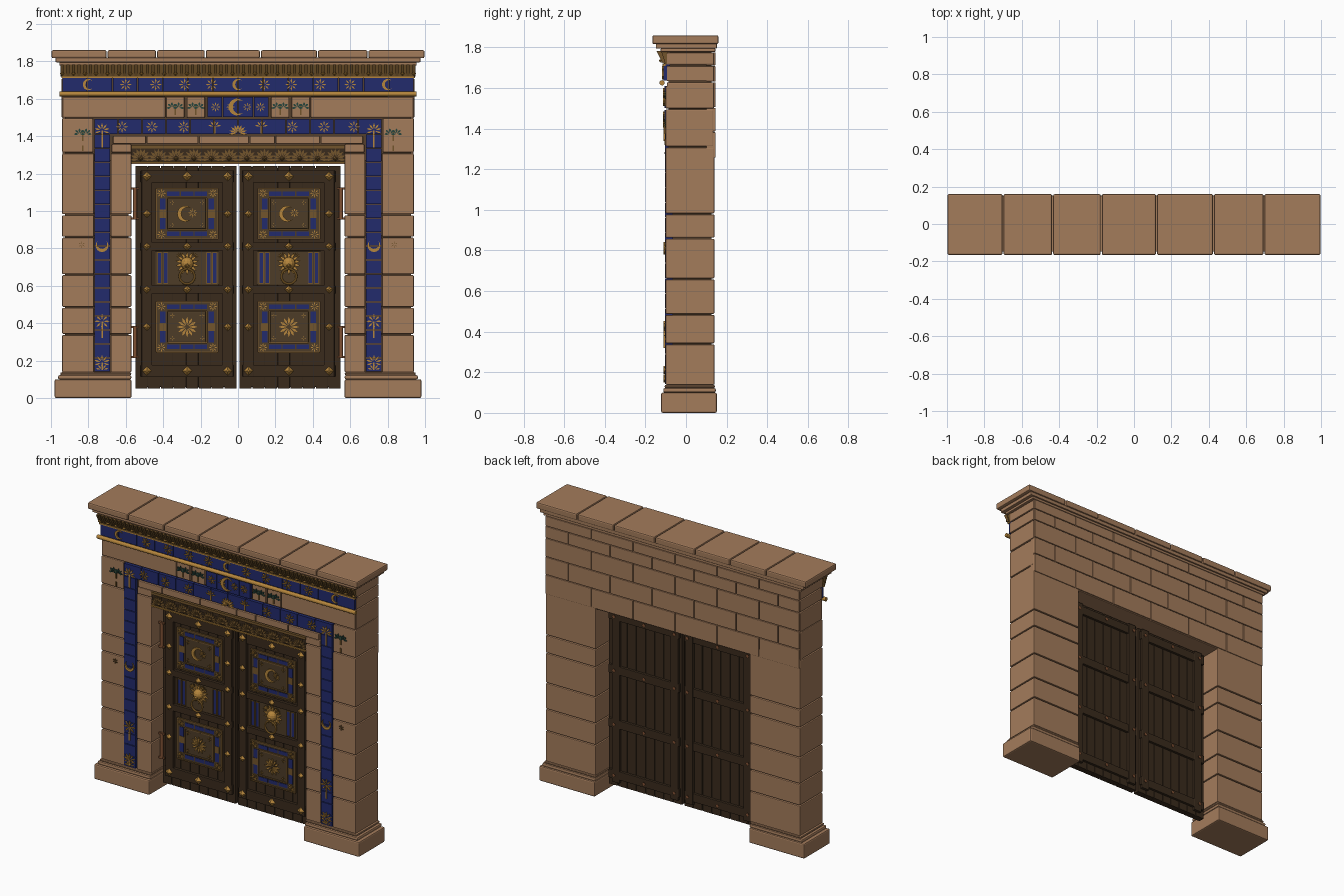
import bpy, bmesh, math
from mathutils import Matrix, Vector

if "Cube" in bpy.data.objects:
    bpy.data.objects.remove(bpy.data.objects["Cube"], do_unlink=True)


def material(name, r, g, b):
    m = bpy.data.materials.new(name)
    m.use_nodes = True
    m.diffuse_color = (r, g, b, 1)
    m.node_tree.nodes["Principled BSDF"].inputs["Base Color"].default_value = (r, g, b, 1)
    return m


STONE = material("sandstone", .37, .20, .105)
MORTAR = material("dark_mortar", .09, .05, .025)
BLUE = material("glazed_blue", .016, .024, .15)
GOLD = material("gold", .46, .235, .045)
BRONZE = material("bronze", .17, .09, .025)
WOOD = material("dark_wood", .042, .024, .012)
PANEL = material("panel_wood", .075, .045, .02)
GREEN = material("leaf_green", .02, .06, .045)
COPPER = material("copper", .22, .085, .035)


class Part:
    """Collects simple solids of one material into one object."""

    def __init__(self, name, mat, bevel=0):
        self.name, self.mat, self.bevel, self.bm = name, mat, bevel, bmesh.new()

    def prism(self, pts, a, b, axis="y"):
        place = {"y": lambda p, t: (p[0], t, p[1]), "z": lambda p, t: (p[0], p[1], t),
                 "x": lambda p, t: (t, p[0], p[1])}[axis]
        lo = [self.bm.verts.new(place(p, a)) for p in pts]
        hi = [self.bm.verts.new(place(p, b)) for p in pts]
        self.bm.faces.new(lo)
        self.bm.faces.new(hi[::-1])
        for i in range(len(pts)):
            j = (i + 1) % len(pts)
            self.bm.faces.new((lo[i], hi[i], hi[j], lo[j]))

    def box(self, x0, x1, y0, y1, z0, z1):
        self.prism([(x0, z0), (x1, z0), (x1, z1), (x0, z1)], y0, y1)

    def frame(self, cx, cz, w, h, t, y0, y1):
        for s in (-1, 1):
            self.box(cx + s * w - t / 2, cx + s * w + t / 2, y0, y1, cz - h, cz + h)
            self.box(cx - w, cx + w, y0, y1, cz + s * h - t / 2, cz + s * h + t / 2)

    def fan(self, cx, cz, r, n, y, spread=360, turn=90, inner=0.15, fat=0.12):
        # Pointed leaves radiating from a centre
        step = spread / n if spread == 360 else spread / (n - 1)
        for i in range(n):
            a = math.radians(turn - (0 if spread == 360 else spread / 2) + i * step)
            d, p = Vector((math.cos(a), math.sin(a))), Vector((-math.sin(a), math.cos(a)))
            c = Vector((cx, cz))
            self.prism([c + d * r * inner, c + d * r * .65 + p * r * fat, c + d * r,
                        c + d * r * .65 - p * r * fat], y - .007, y + .002)

    def crescent(self, cx, cz, r, y, turn=180):
        outer = [math.radians(turn - 140 + 280 * i / 18) for i in range(19)]
        pts = [(cx + r * math.cos(a), cz + r * math.sin(a)) for a in outer]
        back = math.radians(turn + 180)
        ox, oz = cx + .3 * r * math.cos(back), cz + .3 * r * math.sin(back)
        for i in range(17, 0, -1):
            a = math.radians(turn - 128 + 256 * i / 18)
            pts.append((ox + .8 * r * math.cos(a), oz + .8 * r * math.sin(a)))
        self.prism(pts, y - .008, y + .002)

    def stud(self, x, z, r, y, depth):
        m = Matrix.Translation((x, y - depth / 2, z)) @ Matrix.Rotation(math.pi / 2, 4, "X")
        bmesh.ops.create_cone(self.bm, cap_ends=True, segments=4, radius1=r,
                              radius2=r * .25, depth=abs(depth), matrix=m)

    def rod(self, a, b, r):
        a, b = Vector(a), Vector(b)
        m = Matrix.Translation((a + b) / 2) @ (b - a).to_track_quat("Z", "Y").to_matrix().to_4x4()
        bmesh.ops.create_cone(self.bm, cap_ends=True, segments=12, radius1=r, radius2=r,
                              depth=(b - a).length, matrix=m)

    def done(self):
        bmesh.ops.recalc_face_normals(self.bm, faces=self.bm.faces)
        me = bpy.data.meshes.new(self.name)
        self.bm.to_mesh(me)
        self.bm.free()
        me.materials.append(self.mat)
        ob = bpy.data.objects.new(self.name, me)
        bpy.context.collection.objects.link(ob)
        if self.bevel:
            mod = ob.modifiers.new("Bevel", "BEVEL")
            mod.width, mod.segments = self.bevel, 2
        return ob


def row(part, xs, y0, y1, z0, z1, gap=.003):
    for a, b in zip(xs, xs[1:]):
        part.box(a + gap, b - gap, y0, y1, z0 + gap, z1 - gap)


def spaced(a, b, n):
    return [a + (b - a) * i / n for i in range(n + 1)]


# Dark cores seen in the joints
core = Part("masonry_core", MORTAR)
core.box(-.925, .925, -.085, .125, 1.27, 1.79)
for s in (-1, 1):
    core.box(s * .585, s * .925, -.066, .125, .02, 1.3)
core.done()

# Plinths and pier courses, with a front channel for the blue inlay
plinth = Part("plinths", STONE, .008)
piers = Part("pier_blocks", STONE, .005)
levels = [.135, .34, .485, .66, .86, .98, 1.31]
section = [(.57, -.1), (.68, -.1), (.68, -.07), (.77, -.07), (.77, -.1), (.94, -.1), (.94, .14), (.57, .14)]
for s in (-1, 1):
    plinth.box(s * .57, s * .98, -.122, .152, 0, .1)
    plinth.box(s * .57, s * .962, -.112, .147, .1, .122)
    plinth.box(s * .57, s * .95, -.106, .143, .122, .138)
    for a, b in zip(levels, levels[1:]):
        piers.prism([(s * x, y) for x, y in section], a + .003, b - .003, "z")
    piers.box(s * .775, s * .94, -.1, .135, 1.313, 1.495)
    piers.box(s * .57, s * .675, -.1, -.05, 1.313, 1.357)
    for a, b in ((1.5, 1.628), (1.634, 1.709), (1.715, 1.775)):
        piers.box(s * .8, s * .943, -.094, .138, a, b)
plinth.done()
piers.done()

# Lintel stones, soffit and rear brickwork
lintel = Part("lintel_blocks", STONE, .004)
row(lintel, [-.67, -.49, -.21, .06, .2, .44, .67], -.103, -.06, 1.357, 1.405)
for s in (-1, 1):
    row(lintel, [s * .94, s * .385] if s < 0 else [.385, .94], -.1, -.05, 1.497, 1.612)
    for c in (.335, .225):
        lintel.box(s * c - .048, s * c + .048, -.1, -.05, 1.5, 1.61)
lintel.box(-.575, .575, -.07, .138, 1.25, 1.275)
lintel.done()
bricks = Part("rear_bricks", STONE, .003)
for i, (a, b) in enumerate(zip([1.255, 1.385, 1.505, 1.63, 1.71], [1.385, 1.505, 1.63, 1.71, 1.778])):
    inner = [x for x in [-.94 + (.16 if i % 2 else .3) + .31 * k for k in range(7)] if x < .85]
    row(bricks, [-.94] + inner + [.94], .1, .145, a, b, .002)
bricks.done()

# Cornice moulding and capstones
cornice = Part("cornice_moulding", STONE, .004)
cornice.box(-.955, .955, -.125, .145, 1.778, 1.795)
cornice.box(-.975, .975, -.148, .152, 1.795, 1.82)
cornice.done()
caps = Part("capstones", STONE, .008)
row(caps, [-1, -.7, -.435, -.175, .12, .425, .695, 1], -.166, .16, 1.814, 1.863)
caps.done()

# Blue glazed tiles
tiles = Part("blue_tiles", BLUE)
row(tiles, spaced(-.94, .94, 14), -.11, -.08, 1.635, 1.717, .002)
row(tiles, spaced(-.165, .165, 4), -.106, -.08, 1.5, 1.612, .002)
row(tiles, spaced(-.77, .77, 12), -.106, -.08, 1.41, 1.495, .002)
for s in (-1, 1):
    zs = spaced(.14, 1.41, 17)
    for a, b in zip(zs, zs[1:]):
        tiles.box(s * .685, s * .768, -.104, -.06, a + .002, b - .002)
tiles.done()

# Reeded frieze, gold moulding and shell row
backing = Part("bronze_backing", BRONZE)
backing.prism([(-.08, 1.717), (-.108, 1.717), (-.128, 1.782), (-.08, 1.782)], -.94, .94, "x")
backing.box(-.57, .57, -.102, -.05, 1.335, 1.352)
for x in spaced(-.94, .94, 62):
    backing.prism([(-.1, 1.72), (-.115, 1.722), (-.145, 1.782), (-.12, 1.782)], x - .008, x + .008, "x")
backing.done()
shelf = Part("shell_backing", WOOD)
shelf.box(-.57, .57, -.094, -.05, 1.262, 1.336)
shelf.done()
trim = Part("gold_trim", GOLD)
trim.rod((-.955, -.118, 1.626), (.955, -.118, 1.626), .013)
trim.box(-.945, .945, -.116, -.1, 1.71, 1.719)
trim.box(-.57, .57, -.104, -.09, 1.256, 1.264)
for x in spaced(-.94, .94, 31):
    trim.stud(x, 1.735, .012, -.12, .012)
trim.done()
shells = Part("shell_row", BRONZE)
for x in spaced(-.52, .52, 11):
    shells.fan(x, 1.278, .056, 9, -.094, 190, 90, .2, .13)
    shells.stud(x, 1.28, .014, -.094, .012)
shells.done()

# Gold ornaments on the blue tiles
orn = Part("gold_ornaments", GOLD)
for x in (-.8, 0, .8):
    orn.crescent(x, 1.676, .03, -.11)
orn.crescent(-.005, 1.556, .045, -.106)
orn.fan(0, 1.415, .05, 9, -.106, 190, 90, .1, .12)
for s in (-1, 1):
    for x in (.14, .285, .44, .6):
        orn.fan(s * x, 1.676, .033, 8, -.11)
    for x in (.29, .46, .62):
        orn.fan(s * x, 1.45, .033, 8, -.106)
    orn.fan(s * .045 + .005, 1.556, .024, 8, -.106)
    orn.fan(s * .12, 1.556, .027, 8, -.106)
    orn.fan(s * .125, 1.45, .035, 5, -.106, 150)
    orn.box(s * .125 - .004, s * .125 + .004, -.111, -.1, 1.415, 1.455)
    for z, n, spread in ((1.43, 7, 220), (.41, 8, 360), (.19, 7, 220)):
        orn.fan(s * .727, z, .042, n, -.104, spread)
        orn.box(s * .727 - .004, s * .727 + .004, -.11, -.1, z - .09 if z > .3 else z - .04, z)
    orn.fan(s * .727, .15, .035, 5, -.104, 150)
    orn.crescent(s * .727, .815, .034, -.104, 270)
orn.done()

# Green palm reliefs on the stone
palms, stems = Part("palm_leaves", GREEN), Part("palm_stems", BRONZE)
for s in (-1, 1):
    for x, z in ((.335, 1.553), (.225, 1.553), (.83, 1.413)):
        for dx in (-.018, .018):
            palms.fan(s * x + dx, z, .03, 5, -.1, 190, 90, .1, .2)
        stems.box(s * x - .004, s * x + .004, -.106, -.095, z - .04, z + .01)
    stems.box(s * .83 - .004, s * .83 + .004, -.106, -.095, 1.32, 1.35)
    stems.fan(s * .835, .82, .018, 6, -.1)
palms.done()
stems.done()

# Doors
for s, side in ((1, "left"), (-1, "right")):
    planks = Part(side + "_door_planks", WOOD, .002)
    us = spaced(.007, .55, 8)
    row(planks, [s * u for u in us][::s], -.012, .03, .05, 1.242, .0015)
    planks.box(s * .02, s * .54, -.006, .024, .06, 1.23)
    for z, h in ((1.185, .032), (.81, .022), (.58, .022), (.145, .032)):
        planks.box(s * .025, s * .52, -.03, .0, z - h, z + h)
    for z in (1.19, .83, .47, .13):
        planks.box(s * .02, s * .54, .02, .046, z - .028, z + .028)
    for u in (.055, .487):
        planks.box(s * (u - .028), s * (u + .028), -.032, .0, .113, 1.217)
        planks.box(s * (u - .028), s * (u + .028), .02, .048, .08, 1.235)
    planks.done()

    panel = Part(side + "_door_panels", PANEL, .002)
    blue = Part(side + "_door_blue_inlay", BLUE)
    gold = Part(side + "_door_gold", GOLD)
    lines = Part(side + "_door_bronze_lines", BRONZE)
    cx = s * .272
    for z in (.985, .38):
        panel.box(cx - .165, cx + .165, -.017, 0, z - .138, z + .138)
        panel.box(cx - .1, cx + .1, -.023, 0, z - .08, z + .08)
        lines.frame(cx, z, .165, .135, .007, -.022, -.01)
        lines.frame(cx, z, .105, .085, .007, -.026, -.01)
        for t in (-1, 1):
            row(blue, spaced(cx - .11, cx + .11, 3), -.02, -.01, z + t * .107 - .015, z + t * .107 + .015)
            row(blue, [cx + t * .13 - .018, cx + t * .13 + .018], -.02, -.01, z - .085, z + .085)
            lines.box(cx + t * .13 - .018, cx + t * .13 + .018, -.022, -.01, z - .022, z + .022)
            for v in (-1, 1):
                gold.fan(cx + t * .138, z + v * .11, .024, 8, -.018)
                gold.fan(cx + t * .08, z + v * .06, .013, 4, -.023)
    gold.crescent(cx - .01, .985, .043, -.024)
    gold.fan(cx + .03, .99, .024, 8, -.024)
    gold.fan(cx, .38, .055, 12, -.024)

    # Middle panel with beast mask and blue slats
    panel.box(cx - .17, cx + .17, -.015, 0, .605, .785)
    for t in (-1, 1):
        for u in (.115, .148):
            blue.box(cx + t * u - .009, cx + t * u + .009, -.02, -.01, .615, .775)
            lines.frame(cx + t * u, .695, .012, .083, .004, -.023, -.01)
        gold.fan(cx + t * .035, .755, .026, 5, -.03, 120, 90 - t * 30)
    gold.fan(cx, .72, .065, 14, -.02)
    bmesh.ops.create_uvsphere(gold.bm, u_segments=12, v_segments=8, radius=.034,
                              matrix=Matrix.Translation((cx, -.028, .72)))
    gold.stud(cx, .708, .018, -.05, .022)

    # Studs front and back, hinges
    for z in (1.185, .81, .58, .145):
        for u in (.055, .272, .487):
            gold.stud(s * u, z, .026 if z in (1.185, .145) else .022, -.031, .018)
    for z in (.985, .38):
        for u in (.055, .487):
            gold.stud(s * u, z, .022, -.031, .018)
    copper = Part(side + "_door_copper_fittings", COPPER)
    for z in (1.19, .83, .47, .13):
        for u in (.048, .272, .494):
            copper.stud(s * u, z, .015, .047, -.012)
    for z in (.3, 1.04):
        copper.rod((s * .55, -.02, z - .085), (s * .55, -.02, z + .085), .011)
        for dz in (-.08, .08):
            copper.box(s * .53, s * .575, -.026, -.014, z + dz - .006, z + dz + .006)
    for p in (panel, blue, gold, lines, copper):
        p.done()
    bpy.ops.mesh.primitive_torus_add(major_radius=.04, minor_radius=.006, major_segments=24, minor_segments=8,
                                     location=(cx, -.045, .65), rotation=(math.pi / 2, 0, 0))
    ring = bpy.context.object
    ring.name = side + "_door_knocker_ring"
    ring.data.materials.append(GOLD)
    bpy.ops.object.shade_smooth_by_angle()
